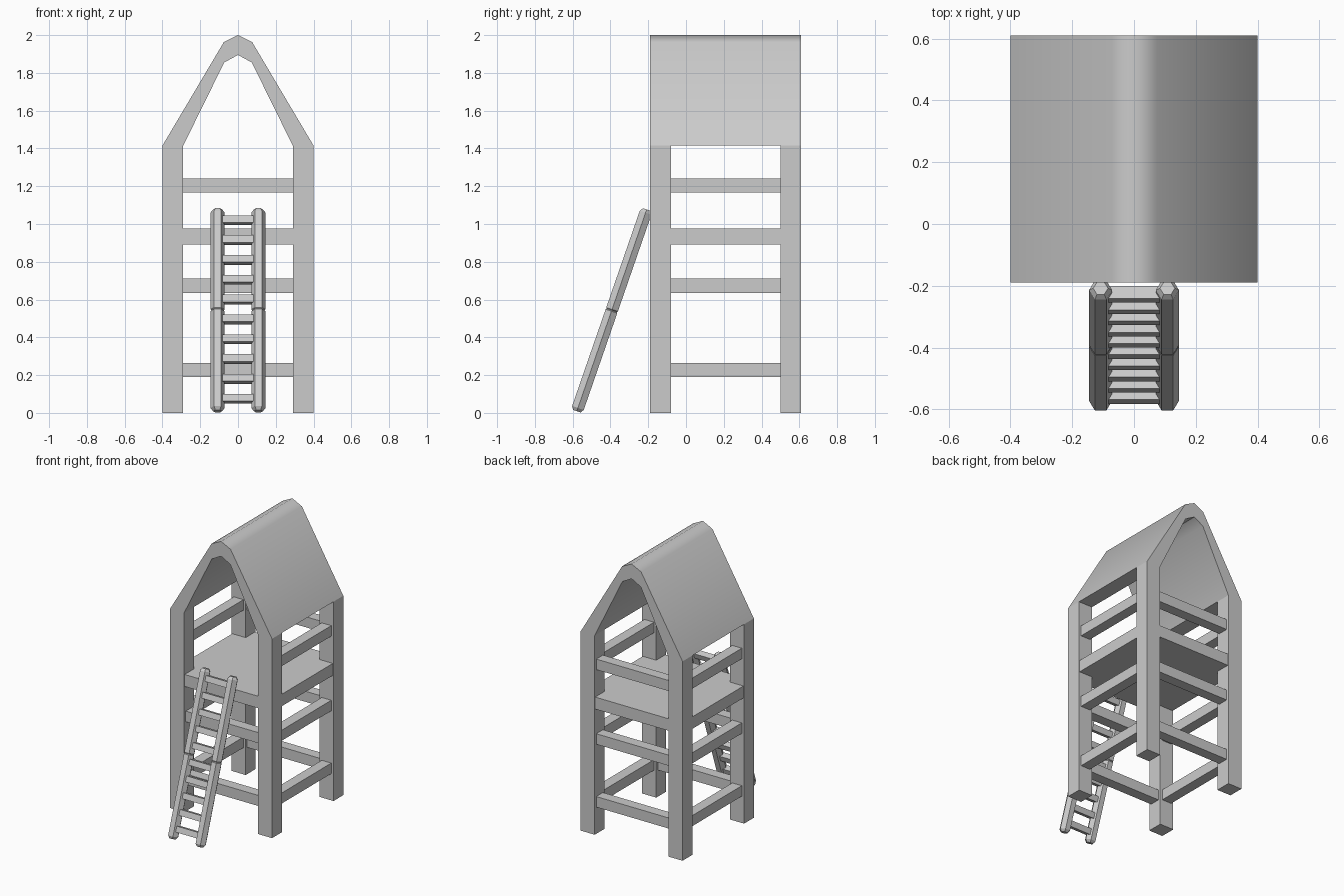
import bpy, bmesh, math
from mathutils import Matrix, Vector

cube = bpy.data.objects.get("Cube")
if cube:
    bpy.data.objects.remove(cube)

grey = bpy.data.materials.new("light_grey")
grey.use_nodes = True
colour = (0.6, 0.6, 0.6, 1)
grey.diffuse_color = colour
grey.node_tree.nodes["Principled BSDF"].inputs["Base Color"].default_value = colour


def finish(name, bm):
    bmesh.ops.recalc_face_normals(bm, faces=bm.faces)
    mesh = bpy.data.meshes.new(name)
    bm.to_mesh(mesh)
    bm.free()
    mesh.materials.append(grey)
    obj = bpy.data.objects.new(name, mesh)
    bpy.context.collection.objects.link(obj)
    return obj


def box(name, centre, size, turn=0.0):
    """Box of a given size, optionally tilted about the x axis."""
    bm = bmesh.new()
    matrix = (Matrix.Translation(centre) @ Matrix.Rotation(turn, 4, "X")
              @ Matrix.Diagonal((*size, 1)))
    bmesh.ops.create_cube(bm, size=1, matrix=matrix)
    return finish(name, bm)


HALF, POST, RAIL = 0.40, 0.11, 0.075
MID_Y, EAVES = 0.21, 1.415
REACH = HALF - POST / 2          # post centre line
SPAN = 2 * (HALF - POST) + 0.02  # rails run slightly into the posts

# Corner posts
for sx, side in ((-1, "right"), (1, "left")):
    for sy, end in ((-1, "front"), (1, "back")):
        box(f"{end}_{side}_post", (sx * REACH, MID_Y + sy * REACH, EAVES / 2),
            (POST, POST, EAVES))

# Rails on all sides, with the front left open above the floor
for level, z in (("lower", 0.227), ("middle", 0.673), ("hand", 1.203)):
    for s, side in ((-1, "right"), (1, "left")):
        box(f"{side}_{level}_rail", (s * REACH, MID_Y, z), (RAIL, SPAN, RAIL))
    for s, end in ((-1, "front"), (1, "back")):
        if (level, end) != ("hand", "front"):
            box(f"{end}_{level}_rail", (0, MID_Y + s * REACH, z), (SPAN, RAIL, RAIL))

# Floor
box("floor", (0, MID_Y, 0.933), (2 * HALF - 0.01, 2 * HALF - 0.01, 0.085))

# Roof: folded strip extruded from front to back
outer = [(-HALF, EAVES), (-0.075, 1.963), (0, 2.0), (0.075, 1.963), (HALF, EAVES)]
inner = [(0.29, EAVES), (0.073, 1.855), (0, 1.895), (-0.073, 1.855), (-0.29, EAVES)]
bm = bmesh.new()
strip = [bm.verts.new((x, MID_Y - HALF, z)) for x, z in outer + inner]
n = len(strip)
faces = [bm.faces.new((strip[i], strip[i + 1], strip[n - 2 - i], strip[n - 1 - i]))
         for i in range(len(outer) - 1)]
result = bmesh.ops.extrude_face_region(bm, geom=faces)
moved = [v for v in result["geom"] if isinstance(v, bmesh.types.BMVert)]
bmesh.ops.translate(bm, verts=moved, vec=(0, 2 * HALF, 0))
roof = finish("roof", bm)
bpy.ops.object.select_all(action="DESELECT")
roof.select_set(True)
bpy.context.view_layer.objects.active = roof
bpy.ops.object.shade_smooth_by_angle(angle=math.radians(55))

# Ladder: six-sided poles in two lengths with tapered ends
foot, head = Vector((0, -0.578, 0.009)), Vector((0, -0.208, 1.077))
along = head - foot
lean = -math.atan2(along.y, along.z)
length = along.length
TAPER, RADIUS = 0.018, 0.0375


def pole(name, x, start, end, profile):
    """Hexagonal pole through (distance, radius) rings along the ladder."""
    bm = bmesh.new()
    rings = []
    place = Matrix.Translation(foot + Vector((x, 0, 0))) @ Matrix.Rotation(lean, 4, "X")
    for d, r in profile:
        rings.append([bm.verts.new(place @ Vector((r * math.cos(k * math.pi / 3),
                                                   r * math.sin(k * math.pi / 3), d)))
                      for k in range(6)])
    for a, b in zip(rings, rings[1:]):
        for k in range(6):
            j = (k + 1) % 6
            bm.faces.new((a[k], a[j], b[j], b[k]))
    bm.faces.new(rings[0])
    bm.faces.new(rings[-1])
    return finish(name, bm)


half = length / 2
for x, side in ((-0.108, "right"), (0.108, "left")):
    pole(f"ladder_{side}_lower_pole", x, 0, half,
         [(0, 0.024), (TAPER, RADIUS), (half - 0.005, RADIUS), (half, 0.033)])
    pole(f"ladder_{side}_upper_pole", x, half, length,
         [(half, 0.033), (half + 0.005, RADIUS), (length - TAPER, RADIUS), (length, 0.024)])

# Ladder rungs
for i in range(10):
    z = 0.075 + i * 0.105
    centre = foot + along * ((z - foot.z) / along.z)
    box(f"ladder_rung_{i + 1}", centre, (0.18, 0.042, 0.04), lean)
